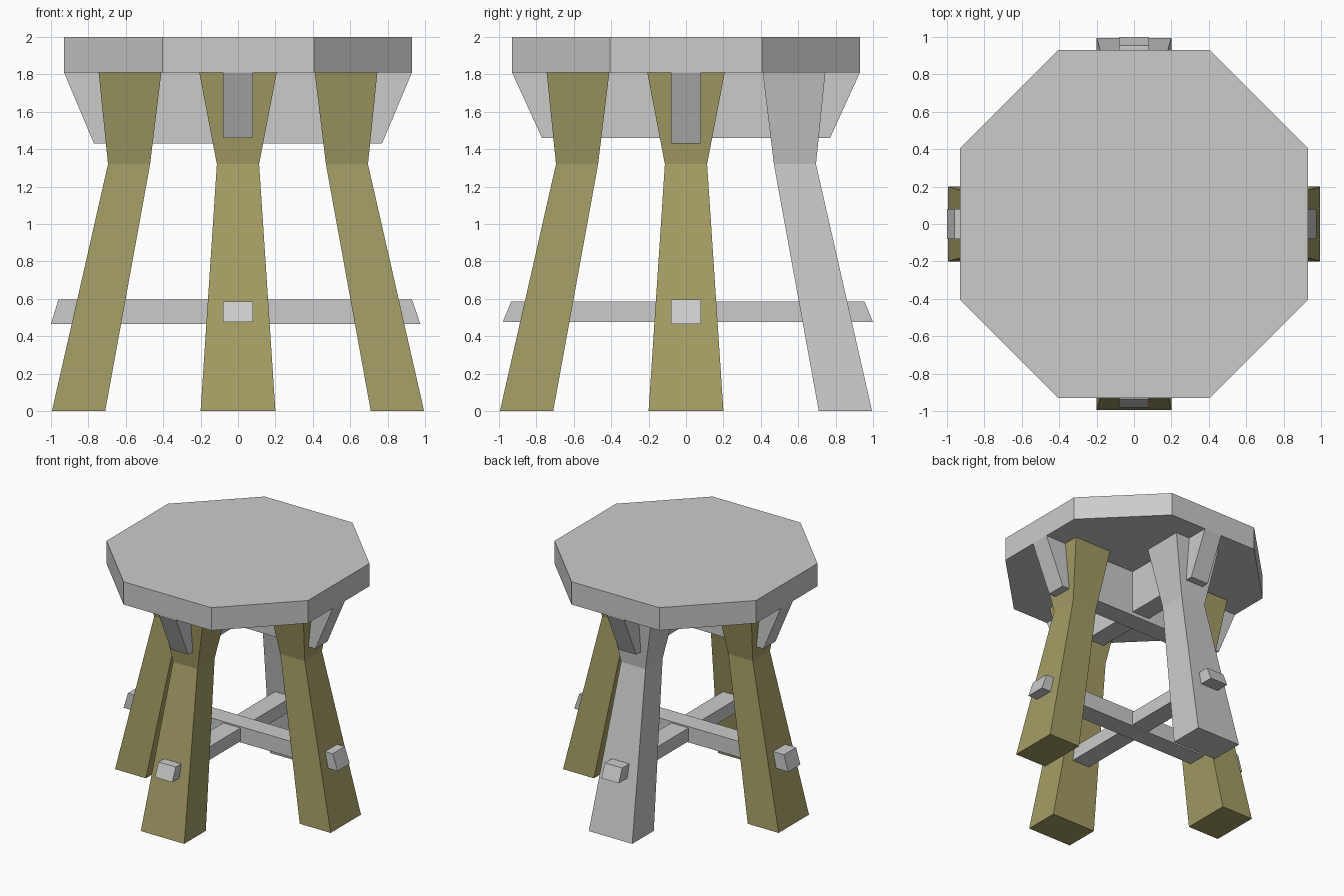
import bpy, bmesh
from math import radians
from mathutils import Matrix

if "Cube" in bpy.data.objects:
    bpy.data.objects.remove(bpy.data.objects["Cube"])

olive = bpy.data.materials.new("olive_wood")
olive.diffuse_color = (0.37, 0.34, 0.13, 1)
olive.use_nodes = True
olive.node_tree.nodes["Principled BSDF"].inputs["Base Color"].default_value = olive.diffuse_color


def loft(name, rings, angle=0, mat=None):
    """Join rings of points into a closed solid, turned about z."""
    bm = bmesh.new()
    loops = [[bm.verts.new(p) for p in ring] for ring in rings]
    n = len(loops[0])
    bm.faces.new(loops[0])
    bm.faces.new(loops[-1])
    for a, b in zip(loops, loops[1:]):
        for i in range(n):
            j = (i + 1) % n
            bm.faces.new((a[i], a[j], b[j], b[i]))
    bmesh.ops.recalc_face_normals(bm, faces=bm.faces)
    bm.transform(Matrix.Rotation(radians(angle), 4, 'Z'))
    mesh = bpy.data.meshes.new(name)
    bm.to_mesh(mesh)
    bm.free()
    obj = bpy.data.objects.new(name, mesh)
    bpy.context.collection.objects.link(obj)
    if mat:
        mesh.materials.append(mat)
    return obj


def rect(x0, x1, w, z):
    return [(x0, -w, z), (x1, -w, z), (x1, w, z), (x0, w, z)]


# Octagonal seat
a, b = 0.93, 0.405
octagon = [(a, -b), (a, b), (b, a), (-b, a), (-a, b), (-a, -b), (-b, -a), (b, -a)]
loft("seat", [[(x, y, z) for x, y in octagon] for z in (1.81, 2.0)])

# Bent legs: inner edge, outer edge, half width, height; the back one is plain grey
leg = [(0.71, 0.995, 0.2, 0), (0.47, 0.695, 0.113, 1.32), (0.41, 0.745, 0.207, 1.81)]
for name, angle, mat in (("right_leg", 0, olive), ("back_leg", 90, None),
                         ("left_leg", 180, olive), ("front_leg", 270, olive)):
    loft(name, [rect(*s) for s in leg], angle, mat)

# Crossed beams under the seat, with slanted ends
for name, angle, z in (("side_beam", 0, 1.43), ("front_back_beam", 90, 1.46)):
    loft(name, [rect(-0.77, 0.77, 0.08, z), rect(-0.93, 0.93, 0.08, 1.81)], angle)

# Crossed lower stretchers poking through the legs
loft("side_stretcher", [rect(-1.0, 0.975, 0.08, 0.465), rect(-0.96, 0.93, 0.08, 0.597)])
loft("front_back_stretcher",
     [rect(-0.98, 1.0, 0.08, 0.475), rect(-0.935, 0.955, 0.08, 0.585)], 90)
